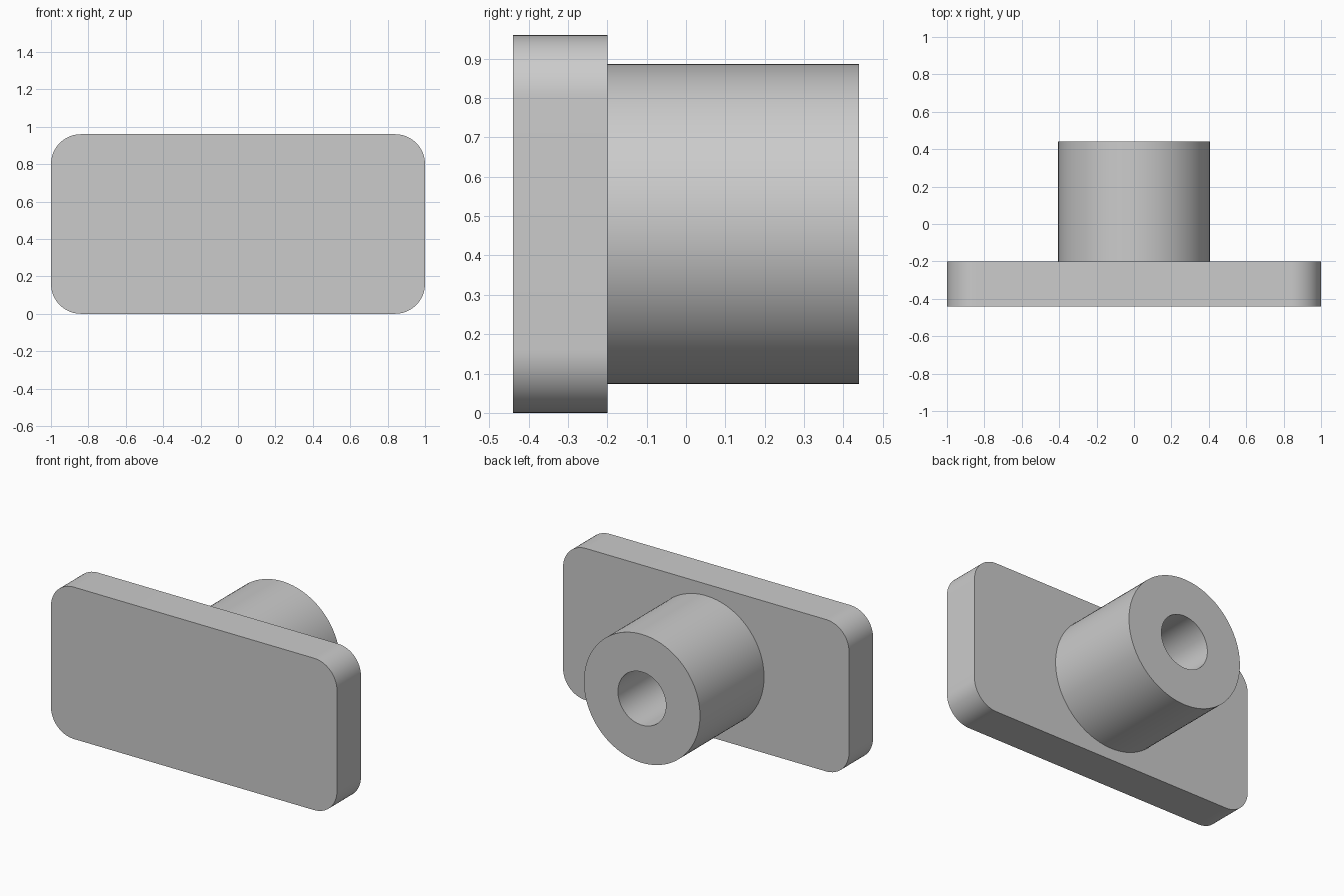
import bpy, bmesh
from math import pi, cos, sin, radians
from mathutils import Vector

cube = bpy.data.objects.get("Cube")
if cube:
    bpy.data.objects.remove(cube, do_unlink=True)

MID_Z = 0.48
FRONT, SHOULDER, BACK = -0.44, -0.2, 0.44

grey = bpy.data.materials.new("plain_grey")
grey.use_nodes = True
grey.diffuse_color = (0.6, 0.6, 0.6, 1)
grey.node_tree.nodes["Principled BSDF"].inputs["Base Color"].default_value = (0.6, 0.6, 0.6, 1)


def finish(bm, name):
    """Turn a bmesh into a smooth-shaded object with sharp edges kept."""
    mesh = bpy.data.meshes.new(name)
    bm.to_mesh(mesh)
    bm.free()
    obj = bpy.data.objects.new(name, mesh)
    bpy.context.collection.objects.link(obj)
    mesh.materials.append(grey)
    bpy.ops.object.select_all(action='DESELECT')
    obj.select_set(True)
    bpy.context.view_layer.objects.active = obj
    bpy.ops.object.shade_smooth_by_angle(angle=radians(30))
    return obj


# Rounded rectangular plate, extruded from front to shoulder
def rounded_plate(half_w, half_h, radius, steps=16):
    bm = bmesh.new()
    ring = []
    for i, (sx, sz) in enumerate([(1, 1), (-1, 1), (-1, -1), (1, -1)]):
        for k in range(steps + 1):
            a = (i + k / steps) * pi / 2
            ring.append(bm.verts.new((sx * (half_w - radius) + radius * cos(a), FRONT,
                                      MID_Z + sz * (half_h - radius) + radius * sin(a))))
    face = bm.faces.new(ring)
    out = bmesh.ops.extrude_face_region(bm, geom=[face], use_keep_orig=True)
    moved = [v for v in out["geom"] if isinstance(v, bmesh.types.BMVert)]
    bmesh.ops.translate(bm, verts=moved, vec=(0, SHOULDER - FRONT, 0))
    bmesh.ops.recalc_face_normals(bm, faces=bm.faces)
    return finish(bm, "base_plate")


# Hollow boss, turned around the y axis; the plate closes the bore
def hollow_boss(outer, bore, sides=96):
    bm = bmesh.new()
    profile = [(outer, SHOULDER), (outer, BACK), (bore, BACK), (bore, SHOULDER)]
    verts = [bm.verts.new((r, y, MID_Z)) for r, y in profile]
    edges = [bm.edges.new(pair) for pair in zip(verts, verts[1:])]
    bmesh.ops.spin(bm, geom=verts + edges, cent=(0, 0, MID_Z), axis=Vector((0, 1, 0)),
                   angle=2 * pi, steps=sides, use_merge=False)
    bmesh.ops.remove_doubles(bm, verts=bm.verts, dist=0.0001)
    bmesh.ops.recalc_face_normals(bm, faces=bm.faces)
    # The end ring must face backwards
    end = next(f for f in bm.faces if abs(f.normal.y) > 0.9)
    if end.normal.y < 0:
        bmesh.ops.reverse_faces(bm, faces=bm.faces)
    return finish(bm, "hollow_boss")


rounded_plate(1.0, 0.48, 0.16)
hollow_boss(0.406, 0.168)
